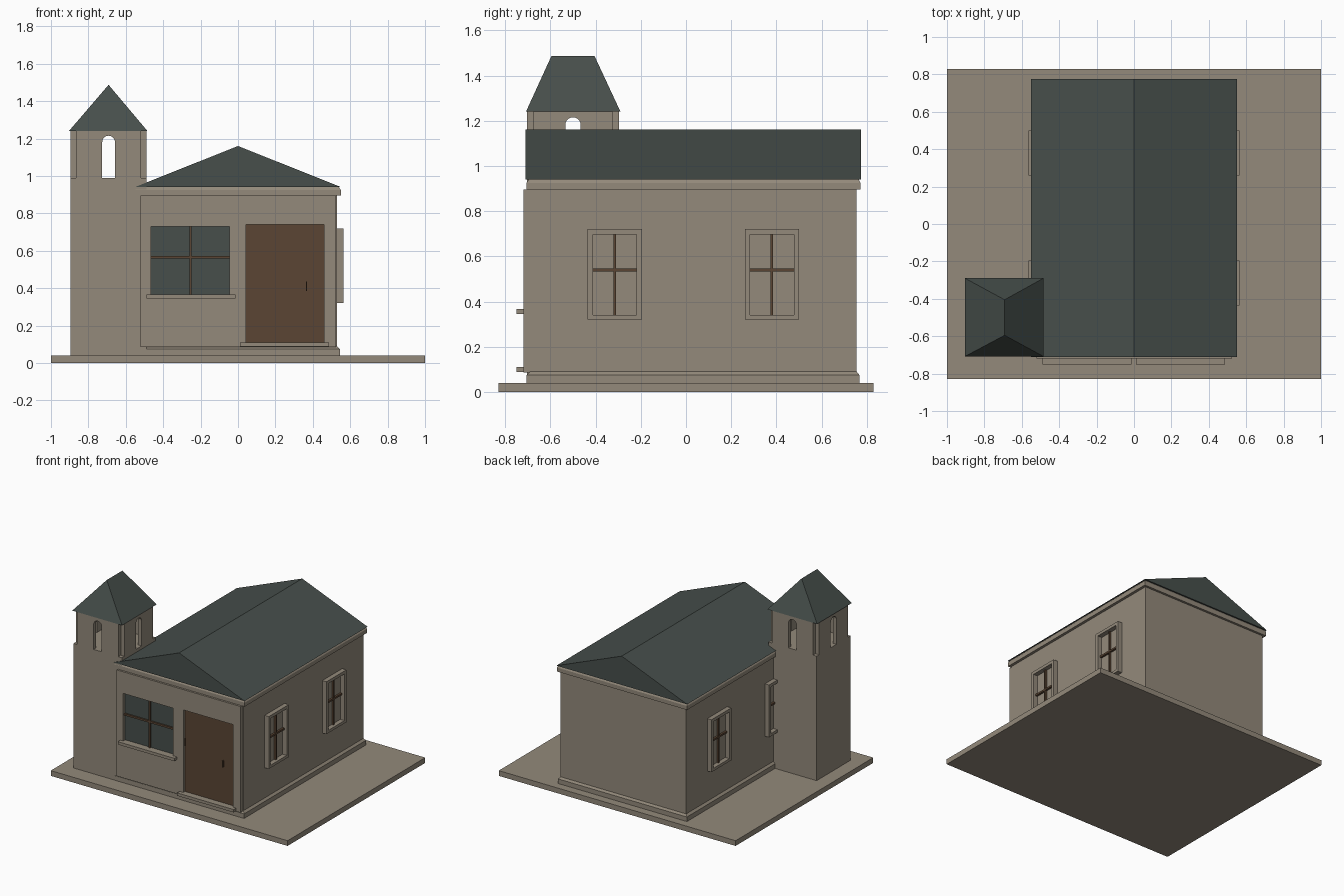
import bpy, bmesh, math

if "Cube" in bpy.data.objects:
    bpy.data.objects.remove(bpy.data.objects["Cube"])


def material(name, rgb):
    m = bpy.data.materials.new(name)
    m.diffuse_color = (*rgb, 1)
    m.use_nodes = True
    m.node_tree.nodes["Principled BSDF"].inputs["Base Color"].default_value = m.diffuse_color
    return m


STONE = material("stone", (0.292, 0.252, 0.197))
SLATE = material("slate", (0.063, 0.078, 0.071))
WOOD = material("wood", (0.103, 0.060, 0.034))


def finish(name, bm, mat):
    bmesh.ops.recalc_face_normals(bm, faces=bm.faces)
    me = bpy.data.meshes.new(name)
    bm.to_mesh(me)
    bm.free()
    ob = bpy.data.objects.new(name, me)
    bpy.context.collection.objects.link(ob)
    if mat:
        me.materials.append(mat)
    return ob


def loft(name, rings, mat):
    """Stack of rectangles (x0, x1, y0, y1, z), capped at both ends."""
    bm = bmesh.new()
    loops = [[bm.verts.new((x, y, z)) for x, y in ((x0, y0), (x1, y0), (x1, y1), (x0, y1))]
             for x0, x1, y0, y1, z in rings]
    bm.faces.new(loops[0])
    bm.faces.new(loops[-1])
    for a, b in zip(loops, loops[1:]):
        for i in range(4):
            j = (i + 1) % 4
            bm.faces.new((a[i], a[j], b[j], b[i]))
    return finish(name, bm, mat)


def box(name, x0, x1, y0, y1, z0, z1, mat):
    return loft(name, [(x0, x1, y0, y1, z0), (x0, x1, y0, y1, z1)], mat)


def prism(name, outline, start, end, mat, axis="y"):
    """Extrude an outline (u, z) along y or x."""
    bm = bmesh.new()
    place = (lambda u, d, z: (u, d, z)) if axis == "y" else (lambda u, d, z: (d, u, z))
    a = [bm.verts.new(place(u, start, z)) for u, z in outline]
    b = [bm.verts.new(place(u, end, z)) for u, z in outline]
    bm.faces.new(a)
    bm.faces.new(b)
    for i in range(len(a)):
        j = (i + 1) % len(a)
        bm.faces.new((a[i], a[j], b[j], b[i]))
    return finish(name, bm, mat)


def cut(ob, *size):
    c = box(ob.name + "_cutter", *size, STONE)
    c.hide_render = True
    c.hide_viewport = True
    m = ob.modifiers.new("opening", "BOOLEAN")
    m.operation = "DIFFERENCE"
    m.solver = "EXACT"
    m.object = c


# Ground slab and main hall
box("base_slab", -1, 1, -0.83, 0.83, 0, 0.04, STONE)
box("hall_walls", -0.53, 0.53, -0.69, 0.755, 0.03, 0.945, STONE)
loft("plinth", [(-0.545, 0.545, -0.705, 0.767, 0.035), (-0.545, 0.545, -0.705, 0.767, 0.075),
                (-0.53, 0.53, -0.69, 0.755, 0.09)], STONE)
loft("cornice", [(-0.55, 0.55, -0.705, 0.772, 0.895), (-0.55, 0.55, -0.705, 0.772, 0.925),
                 (-0.54, 0.54, -0.697, 0.764, 0.94)], STONE)
prism("hall_roof", [(-0.552, 0.94), (0.552, 0.94), (0, 1.16)], -0.71, 0.775, SLATE)

# Front panel with window and door openings
panel = box("front_panel", -0.52, 0.525, -0.72, -0.685, 0.085, 0.895, STONE)
cut(panel, -0.465, -0.045, -0.8, -0.6, 0.367, 0.73)
cut(panel, 0.042, 0.46, -0.8, -0.6, 0.11, 0.74)
box("front_window_glass", -0.465, -0.045, -0.696, -0.688, 0.367, 0.73, SLATE)
box("front_window_upright", -0.258, -0.248, -0.708, -0.696, 0.367, 0.73, WOOD)
box("front_window_crossbar", -0.465, -0.045, -0.708, -0.696, 0.558, 0.572, WOOD)
box("front_window_sill", -0.49, -0.013, -0.75, -0.71, 0.345, 0.367, STONE)
box("door", 0.042, 0.46, -0.70, -0.688, 0.11, 0.74, WOOD)
box("door_step", 0.01, 0.487, -0.75, -0.70, 0.088, 0.11, STONE)
box("door_handle", 0.364, 0.370, -0.712, -0.70, 0.385, 0.435, WOOD)
box("door_hinge", 0.042, 0.048, -0.708, -0.70, 0.46, 0.52, WOOD)

# Side windows, two on each side
for side, s in (("right", 1), ("left", -1)):
    for n, y in (("front", -0.315), ("back", 0.38)):
        label = f"{side}_{n}_window"
        lo, hi = sorted((0.528 * s, 0.565 * s))
        frame = box(label + "_frame", lo, hi, y - 0.12, y + 0.12, 0.32, 0.72, STONE)
        lo2, hi2 = sorted((0.50 * s, 0.60 * s))
        cut(frame, lo2, hi2, y - 0.097, y + 0.097, 0.341, 0.697)
        b0, b1 = sorted((0.528 * s, 0.545 * s))
        box(label + "_upright", b0, b1, y - 0.006, y + 0.006, 0.341, 0.697, WOOD)
        box(label + "_crossbar", b0, b1, y - 0.097, y + 0.097, 0.532, 0.546, WOOD)

# Tower shaft
TX, TY, H = -0.692, -0.50, 0.204
box("tower_shaft", TX - H, TX + H, TY - H, TY + H, 0.035, 0.99, STONE)

# Open belfry: four arched walls, meeting only at their inner corners
T, R, W = 0.03, 0.034, 0.174


def arch(c):
    pts = [(c - W, 0.99), (c - R, 0.99)]
    pts += [(c - R * math.cos(math.pi * i / 12), 1.181 + R * math.sin(math.pi * i / 12)) for i in range(13)]
    return pts + [(c + R, 0.99), (c + W, 0.99), (c + W, 1.242), (c - W, 1.242)]


for s, fy, fx in ((-1, "front", "left"), (1, "back", "right")):
    prism(f"belfry_{fy}_wall", arch(TX), TY + s * (H - T), TY + s * H, STONE)
    prism(f"belfry_{fx}_wall", arch(TY), TX + s * (H - T), TX + s * H, STONE, "x")

# Hipped tower roof with a short ridge running front to back
bm = bmesh.new()
x0, x1, y0, y1 = TX - 0.212, TX + 0.208, -0.708, -0.29
eave = [bm.verts.new((x, y, 1.24)) for x, y in ((x0, y0), (x1, y0), (x1, y1), (x0, y1))]
rf = bm.verts.new((TX, -0.595, 1.487))
rb = bm.verts.new((TX, -0.405, 1.487))
bm.faces.new(eave)
bm.faces.new((eave[0], eave[1], rf))
bm.faces.new((eave[1], eave[2], rb, rf))
bm.faces.new((eave[2], eave[3], rb))
bm.faces.new((eave[3], eave[0], rf, rb))
finish("tower_roof", bm, SLATE)
